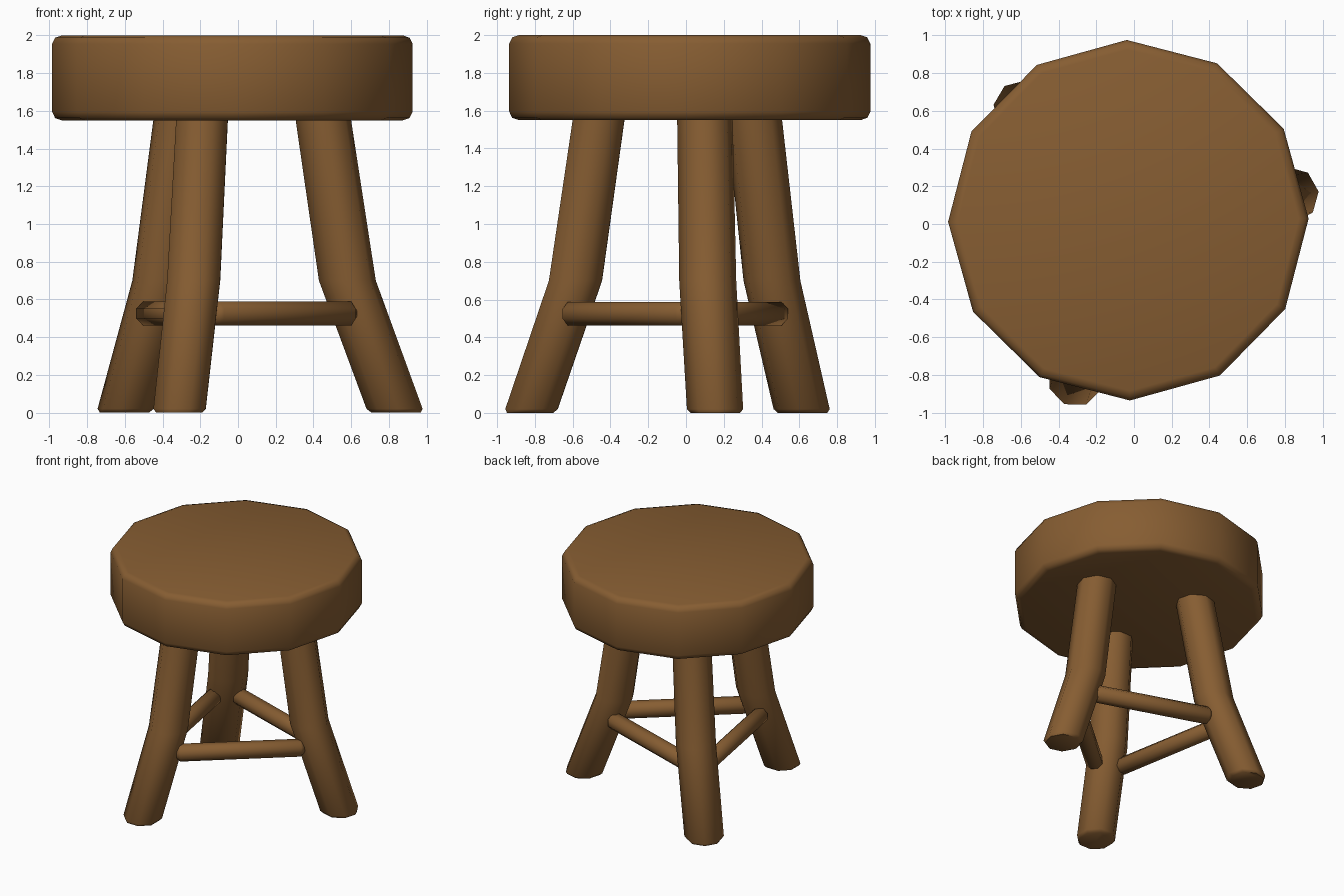
import bpy, bmesh, math
from mathutils import Vector

if "Cube" in bpy.data.objects:
    bpy.data.objects.remove(bpy.data.objects["Cube"])

wood = bpy.data.materials.new("brown wood")
wood.diffuse_color = (0.24, 0.11, 0.032, 1)
wood.use_nodes = True
wood.node_tree.nodes["Principled BSDF"].inputs["Base Color"].default_value = wood.diffuse_color


def loft(name, rings):
    """Capped tube through rings of points."""
    bm = bmesh.new()
    loops = [[bm.verts.new(p) for p in ring] for ring in rings]
    n = len(loops[0])
    for a, b in zip(loops, loops[1:]):
        for i in range(n):
            j = (i + 1) % n
            bm.faces.new((a[i], a[j], b[j], b[i]))
    bm.faces.new(loops[0][::-1])
    bm.faces.new(loops[-1])
    bmesh.ops.recalc_face_normals(bm, faces=bm.faces)
    mesh = bpy.data.meshes.new(name)
    bm.to_mesh(mesh)
    bm.free()
    ob = bpy.data.objects.new(name, mesh)
    bpy.context.collection.objects.link(ob)
    mesh.materials.append(wood)
    bpy.ops.object.select_all(action='DESELECT')
    ob.select_set(True)
    bpy.context.view_layer.objects.active = ob
    bpy.ops.object.shade_smooth_by_angle(angle=math.radians(50))
    return ob


def ring(x, y, z, r, sides, phase):
    return [(x + r * math.cos(phase + math.tau * i / sides),
             y + r * math.sin(phase + math.tau * i / sides), z) for i in range(sides)]


# Seat: twelve-sided slab with rounded rims
profile = [(0.905, 1.55), (0.94, 1.562), (0.956, 1.595),
           (0.956, 1.955), (0.94, 1.988), (0.905, 2.0)]
loft("seat", [ring(-0.03, 0.02, z, r, 12, math.radians(0.5)) for r, z in profile])

# Legs: eight-sided, kinked outwards; (x, y) at floor, kink and seat
legs = {
    "front_leg": ((-0.312, -0.825), (-0.235, -0.585), (-0.19, -0.46), 247),
    "right_leg": ((0.838, 0.155), (0.58, 0.115), (0.45, 0.10), 7),
    "back_left_leg": ((-0.602, 0.617), (-0.41, 0.455), (-0.30, 0.36), 127),
}
for name, (foot, kink, top, deg) in legs.items():
    ph = math.radians(deg)
    f, k = Vector(foot), Vector(kink)
    low = f.lerp(k, 0.03)
    loft(name, [ring(*f, 0, 0.132, 8, ph), ring(*low, 0.02, 0.15, 8, ph),
                ring(*kink, 0.70, 0.152, 8, ph), ring(*top, 1.57, 0.148, 8, ph)])


# Stretchers: eight-sided rods between legs, set slightly outwards
def stretcher(name, a, b, offset, length):
    a, b = Vector((*a, 0.525)), Vector((*b, 0.525))
    d = (b - a).normalized()
    side, up = Vector((d.y, -d.x, 0)), Vector((0, 0, 1))
    mid = (a + b) / 2 + side * offset
    h = length / 2
    rings = []
    for t, r in ((-h, 0.04), (-h + 0.03, 0.068), (h - 0.03, 0.068), (h, 0.04)):
        rings.append([mid + d * t + r * (side * math.cos(q) + up * math.sin(q))
                      for q in (math.tau * (i + 0.5) / 8 for i in range(8))])
    loft(name, rings)


A, B, C = (-0.254, -0.646), (0.645, 0.125), (-0.458, 0.496)
stretcher("front_right_stretcher", A, B, 0.06, 0.98)
stretcher("back_stretcher", B, C, 0.03, 0.95)
stretcher("left_stretcher", C, A, 0.045, 0.95)
